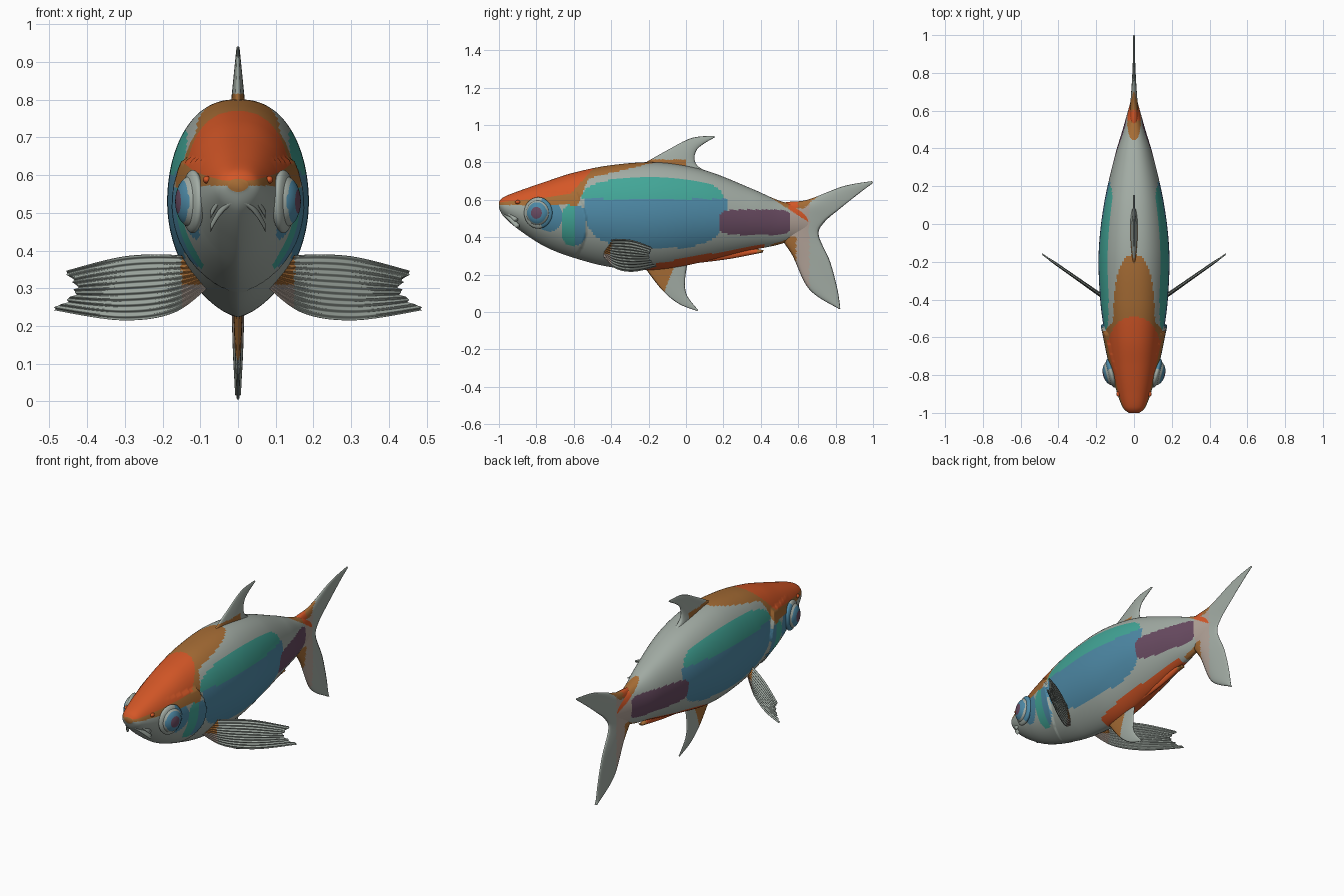
import bpy, bmesh, math
from mathutils import Vector, Matrix

if "Cube" in bpy.data.objects:
    bpy.data.objects.remove(bpy.data.objects["Cube"])

COLOURS = {
    "silver grey": (0.36, 0.41, 0.37),
    "orange red": (0.66, 0.095, 0.02),
    "ochre brown": (0.38, 0.15, 0.035),
    "teal": (0.055, 0.38, 0.31),
    "steel blue": (0.075, 0.25, 0.38),
    "plum": (0.14, 0.07, 0.12),
    "pale beige": (0.44, 0.36, 0.31),
}
NAMES = list(COLOURS)
MATERIALS = []
for name, rgb in COLOURS.items():
    material = bpy.data.materials.new(name)
    material.use_nodes = True
    material.diffuse_color = (*rgb, 1)
    material.node_tree.nodes["Principled BSDF"].inputs["Base Color"].default_value = (*rgb, 1)
    MATERIALS.append(material)


def finish(name, bm, rule, location=(0, 0, 0), turn=0):
    """Turn a bmesh into a smooth object, colouring faces by a rule on their centre."""
    bmesh.ops.recalc_face_normals(bm, faces=bm.faces)
    for face in bm.faces:
        face.smooth = True
        face.material_index = NAMES.index(rule(face.calc_center_median()))
    mesh = bpy.data.meshes.new(name)
    bm.to_mesh(mesh)
    bm.free()
    for material in MATERIALS:
        mesh.materials.append(material)
    obj = bpy.data.objects.new(name, mesh)
    obj.location = location
    obj.rotation_euler.z = turn
    bpy.context.collection.objects.link(obj)


def loft(name, rings, rule):
    """Skin a row of closed rings and cap both ends."""
    bm = bmesh.new()
    loops = [[bm.verts.new(co) for co in ring] for ring in rings]
    for a, b in zip(loops, loops[1:]):
        for i in range(len(a)):
            j = (i + 1) % len(a)
            bm.faces.new((a[i], a[j], b[j], b[i]))
    bm.faces.new(loops[0])
    bm.faces.new(loops[-1])
    finish(name, bm, rule)


def spline(points, t):
    """Smooth curve through points of any dimension, t from 0 to 1."""
    last = len(points) - 1
    i = min(int(t * last), last - 1)
    f = t * last - i
    p = [Vector(points[max(0, min(last, i + k))]) for k in (-1, 0, 1, 2)]
    m, n, d = (p[2] - p[0]) / 2, (p[3] - p[1]) / 2, p[2] - p[1]
    return p[1] + m * f + (d * 3 - m * 2 - n) * f**2 + (m + n - d * 2) * f**3


def oval(co, y, z, length, height, power=2):
    """True inside a rounded patch on the flank."""
    return abs((co.y - y) / length) ** power + abs((co.z - z) / height) ** power < 1


# Body: stations of (y, top, bottom, half width)
STATIONS = [
    (-1.0, 0.59, 0.555, 0.028), (-0.97, 0.617, 0.505, 0.06), (-0.88, 0.652, 0.43, 0.094),
    (-0.75, 0.697, 0.348, 0.128), (-0.6, 0.745, 0.29, 0.153), (-0.4, 0.785, 0.24, 0.179),
    (-0.15, 0.8, 0.225, 0.187), (0.1, 0.758, 0.27, 0.16), (0.35, 0.66, 0.33, 0.104),
    (0.5, 0.595, 0.362, 0.06), (0.67, 0.55, 0.42, 0.012),
]


def flank_colour(co):
    y, z = co.y, co.z
    # Head cap and nape
    if z > 0.585 + 0.12 * (y + 1) and z > 0.63 + 1.1 * (y + 0.62):
        return "orange red"
    if y < -0.14 and z > max(0.572, min(0.57 + 2.5 * (y + 0.58), 0.71 + 0.24 * (y + 0.54))):
        return "ochre brown"
    # Gill cover and cheek
    if oval(co, -0.6, 0.465, 0.065, 0.11, 3):
        return "teal" if y < -0.595 else "steel blue"
    if oval(co, -0.73, 0.51, 0.07, 0.08):
        return "steel blue"
    # Flank patches
    if oval(co, 0.37, 0.48, 0.19, 0.068, 5):
        return "plum"
    if z > 0.605 and oval(co, -0.18, 0.6, 0.38, 0.12, 2.5):
        return "teal"
    if z <= 0.605 and oval(co, -0.16, 0.6, 0.385, 0.26, 3):
        return "steel blue"
    # Belly and tail root
    if -0.22 < y < 0.42 and z < 0.288 + 0.18 * y:
        return "orange red"
    if y > 0.44 and z > 0.62 - 0.65 * (y - 0.44):
        return "orange red" if y > 0.55 else "ochre brown"
    if y > 0.45 and z < 0.36 + 0.3 * (y - 0.45):
        return "ochre brown"
    return "pale beige" if y > 0.56 else "silver grey"


def body_ring(t, count=112):
    y, top, bottom, width = spline(STATIONS, t)
    middle = bottom + 0.53 * (top - bottom)
    ring = []
    for k in range(count):
        c, s = math.cos(math.tau * k / count), math.sin(math.tau * k / count)
        z = middle + s * (top - middle if s > 0 else middle - bottom)
        x = width * abs(c) ** (0.85 if s > 0 else 1.35)
        # Raised gill cover ending in a curved step
        edge = -0.53 - 2 * (z - 0.47) ** 2
        if -0.8 < y < edge and z < 0.64:
            x += 0.014 * (y + 0.8) / (edge + 0.8) * abs(c)
        ring.append((math.copysign(x, c), y, z))
    return ring


loft("body", [body_ring(i / 260) for i in range(261)], flank_colour)


def across(count):
    """Walk up one face of a blade and back down the other."""
    for k in range(2 * count):
        yield (k / count, 1) if k <= count else (2 - k / count, -1)


def fin(name, front, back, thickness, rule, steps=80):
    """Upright fin lofted between its front and back edges, given as (y, z)."""
    rings = []
    for i in range(steps + 1):
        a, b = spline(front, i / steps), spline(back, i / steps)
        ring = []
        for v, face in across(20):
            y, z = a.lerp(b, v)
            bulge = math.sqrt(max(0, math.sin(math.pi * v)))
            ring.append((face * thickness(y, z) * bulge, y, z))
        rings.append(ring)
    loft(name, rings, rule)


def tail_colour(co):
    if co.z > 0.555 and co.y < co.z + 0.08:
        return "orange red" if co.y < 0.6 else "ochre brown"
    if co.z < 0.4 and co.y < 0.59:
        return "ochre brown"
    return "pale beige" if co.y < 0.66 else "silver grey"


fin("tail_fin",
    [(0.82, 0.015), (0.66, 0.12), (0.57, 0.3), (0.5, 0.42),
     (0.5, 0.57), (0.65, 0.6), (0.84, 0.672), (0.995, 0.7)],
    [(0.825, 0.02), (0.81, 0.12), (0.77, 0.27), (0.71, 0.41),
     (0.74, 0.48), (0.82, 0.55), (0.92, 0.63), (1.0, 0.69)],
    lambda y, z: 0.004 + 0.12 * (1 - y) ** 2, tail_colour)
fin("dorsal_fin",
    [(-0.25, 0.78), (-0.1, 0.865), (0.03, 0.93), (0.15, 0.942)],
    [(0.15, 0.73), (0.055, 0.79), (0.06, 0.87), (0.155, 0.935)],
    lambda y, z: 0.004 + 0.1 * max(0, 0.94 - z),
    lambda co: "ochre brown" if co.z < 0.815 and co.y < 0 else "silver grey")
fin("belly_fin",
    [(-0.23, 0.25), (-0.13, 0.12), (-0.04, 0.045), (0.06, 0.005)],
    [(0.01, 0.27), (-0.005, 0.17), (0.005, 0.09), (0.065, 0.01)],
    lambda y, z: 0.003 + 0.04 * z,
    lambda co: "ochre brown" if co.y < 0.4 * co.z - 0.16 else "silver grey")
fin("rear_belly_fin",
    [(0, 0.255), (0.22, 0.282), (0.41, 0.318)], [(0.1, 0.31), (0.3, 0.345), (0.415, 0.33)],
    lambda y, z: 0.014, lambda co: "orange red" if co.y < 0.38 else "ochre brown")

# Side fins: swept, ribbed fans with a notched end, edges given as (x, z)
UPPER = [(0.07, 0.37), (0.16, 0.388), (0.3, 0.385), (0.46, 0.347)]
LOWER = [(0.07, 0.31), (0.17, 0.235), (0.31, 0.215), (0.495, 0.242)]


def fan_colour(co):
    if abs(co.x) > 0.15:
        return "silver grey"
    return "ochre brown" if co.z > 0.31 else "pale beige"


def side_fin(name, side, steps=40):
    rings = []
    for i in range(steps + 1):
        u = i / steps
        a, b = spline(UPPER, u), spline(LOWER, u)
        ring = []
        for v, face in across(90):
            x, z = a.lerp(b, v)
            arch = math.sin(math.pi * v)
            x -= u**5 * (0.05 * arch + 0.006 * math.cos(math.tau * 5 * v))
            rib = 0.004 * min(1, 3 * u) * math.sin(math.tau * 11 * v)
            push = rib + face * (0.009 - 0.006 * u) * arch**2
            ring.append((side * (x + 0.6 * push), 0.7 * x - 0.5 - 0.8 * push, z))
        rings.append(ring)
    loft(name, rings, fan_colour)


def ball(name, centre, scale, rule, turn=0):
    """Ellipsoid with its pole along x, so its rings face outward."""
    bm = bmesh.new()
    bmesh.ops.create_uvsphere(bm, u_segments=40, v_segments=40, radius=1)
    shape = Matrix.Diagonal((*scale, 1)) @ Matrix.Rotation(math.pi / 2, 4, "Y")
    bmesh.ops.transform(bm, verts=bm.verts, matrix=shape)
    finish(name, bm, rule, centre, turn)


def eye_colour(co):
    radius = math.hypot(co.y, co.z)
    if radius < 0.03:
        return "plum"
    return "steel blue" if radius < 0.055 else "silver grey"


for label, side in (("left", 1), ("right", -1)):
    side_fin(label + "_side_fin", side)
    place, turn = (side * 0.12, -0.79, 0.53), side * -0.25
    ball(label + "_eye", place, (0.045, 0.066, 0.07), eye_colour, turn)
    ball(label + "_eye_socket", place, (0.025, 0.078, 0.084),
         lambda co: "steel blue" if co.y > 0.02 else "silver grey", turn)
    ball(label + "_nostril", (side * 0.083, -0.9, 0.588), (0.01, 0.014, 0.01),
         lambda co: "orange red")


def lip(name, back, drop, radius=0.012):
    """Downturned arc round the snout."""
    rings = []
    for i in range(33):
        s = i / 16 - 1
        centre = Vector((0.073 * s, back + 0.075 * s * s, drop - 0.075 * s * s))
        turns = [math.tau * k / 14 for k in range(14)]
        rings.append([centre + Vector((0, math.cos(b), math.sin(b))) * radius for b in turns])
    loft(name, rings, lambda co: "silver grey")


lip("upper_lip", -0.985, 0.57)
lip("lower_lip", -0.976, 0.535)
